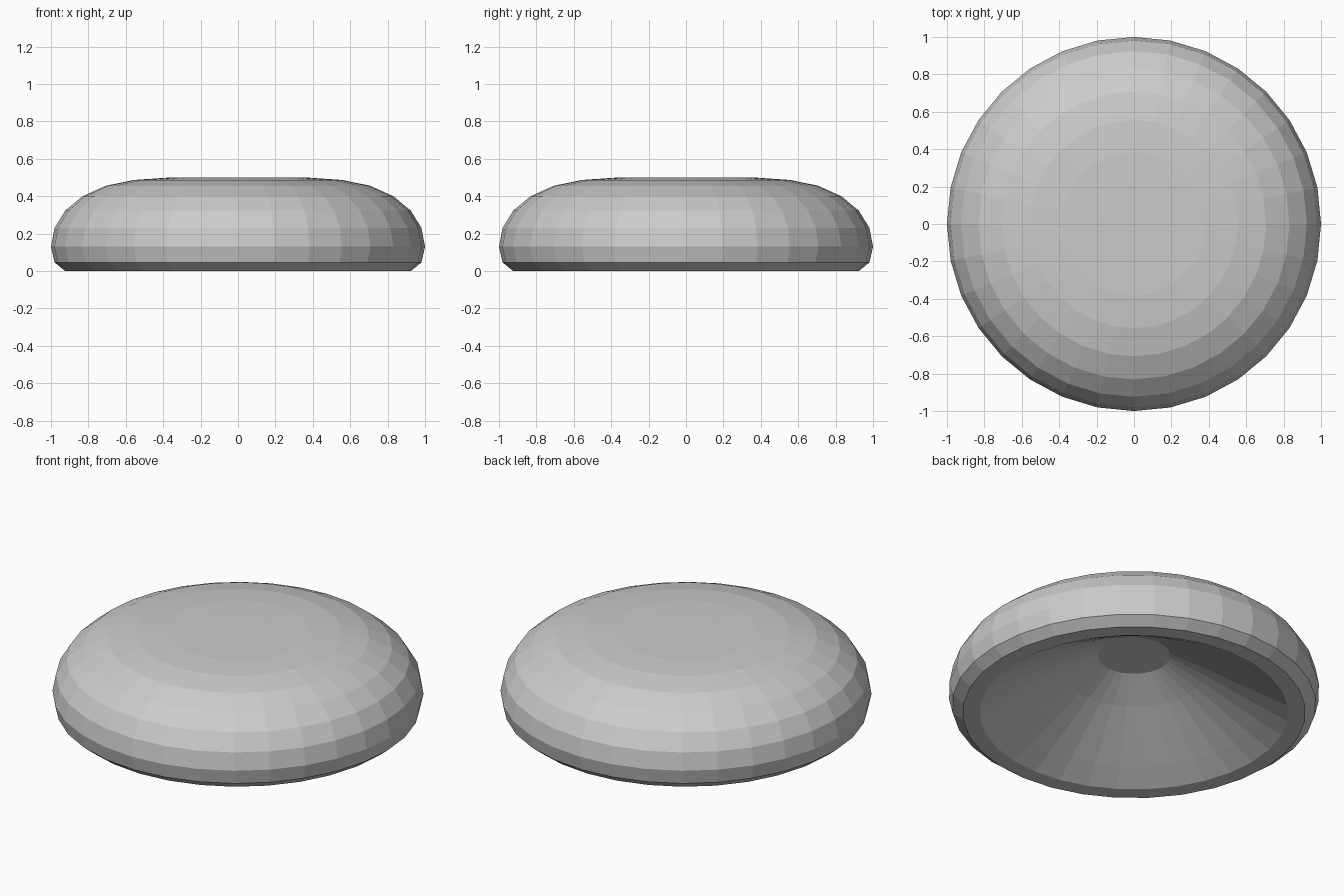
import bpy
import bmesh
import math

if "Cube" in bpy.data.objects:
    bpy.data.objects.remove(bpy.data.objects["Cube"])

SIDES = 32

# Half profile (radius, height): domed top, rounded rim, hollow underside
PROFILE = [
    (0.0, 0.50), (0.195, 0.50), (0.383, 0.499), (0.556, 0.487),
    (0.707, 0.456), (0.831, 0.40), (0.924, 0.323), (0.981, 0.23),
    (1.0, 0.13), (0.981, 0.046), (0.924, 0.005), (0.90, 0.0), (0.831, 0.0),
    (0.707, 0.068), (0.556, 0.155), (0.383, 0.256), (0.195, 0.353),
    (0.0, 0.353),
]
PROFILE = [p for p in PROFILE if p[0] != 0.90]
PROFILE[10] = (0.924, 0.0)


def lathe(name, profile, sides):
    bm = bmesh.new()
    rings = []
    for r, z in profile:
        count = sides if r > 0 else 1
        rings.append([bm.verts.new((r * math.cos(2 * math.pi * i / sides),
                                    r * math.sin(2 * math.pi * i / sides), z))
                      for i in range(count)])
    for a, b in zip(rings, rings[1:]):
        for i in range(sides):
            j = (i + 1) % sides
            if len(a) == 1:
                bm.faces.new((a[0], b[i], b[j]))
            elif len(b) == 1:
                bm.faces.new((a[i], b[0], a[j]))
            else:
                bm.faces.new((a[i], b[i], b[j], a[j]))
    bmesh.ops.recalc_face_normals(bm, faces=bm.faces)
    mesh = bpy.data.meshes.new(name)
    bm.to_mesh(mesh)
    bm.free()
    obj = bpy.data.objects.new(name, mesh)
    bpy.context.collection.objects.link(obj)
    return obj


# Hollow rounded cap
lathe("mushroom_cap", PROFILE, SIDES)
